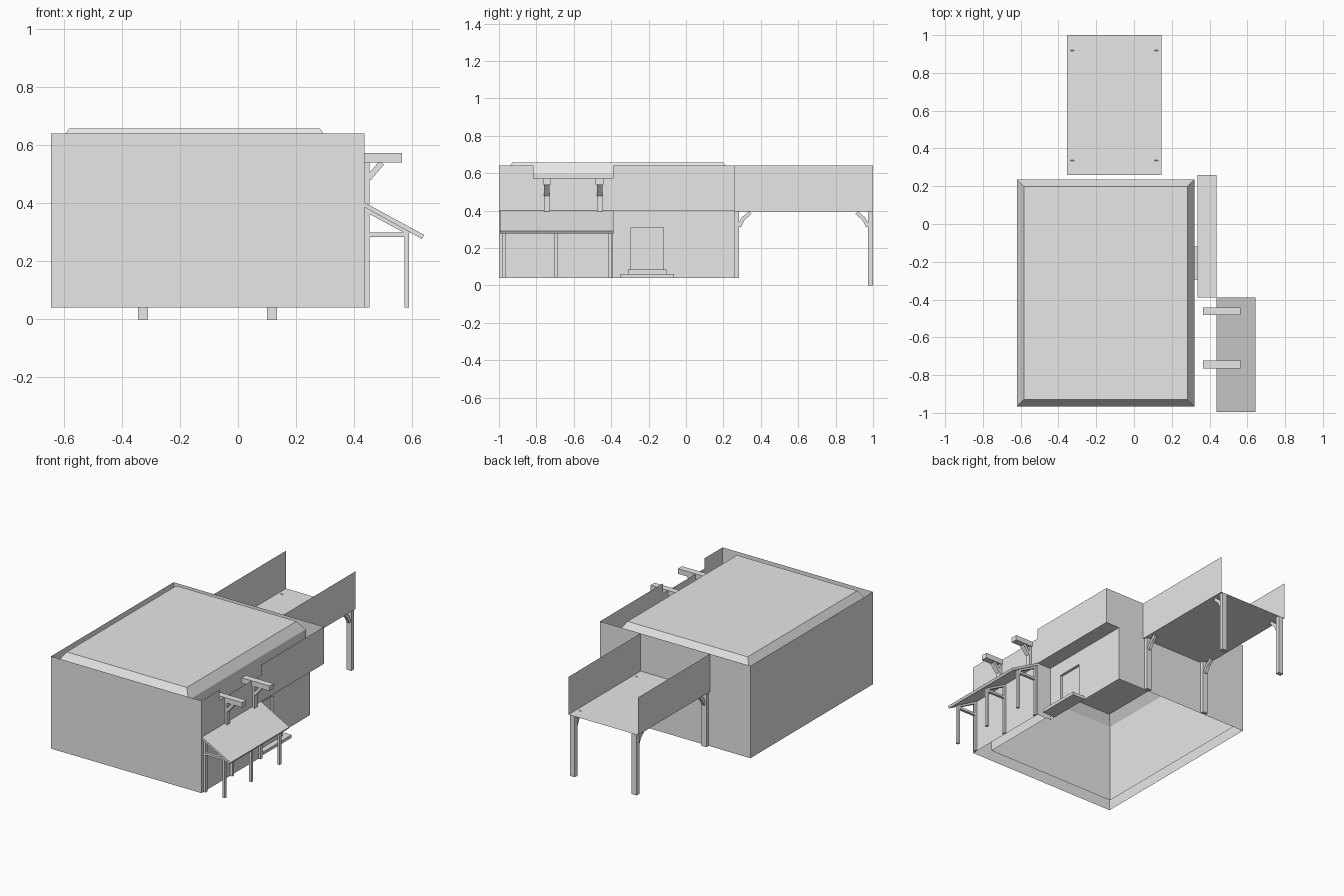
import bpy, bmesh, math
from mathutils import Vector

if "Cube" in bpy.data.objects:
    bpy.data.objects.remove(bpy.data.objects["Cube"])

grey = bpy.data.materials.new("light_grey")
grey.diffuse_color = (0.8, 0.8, 0.8, 1)
grey.use_nodes = True
grey.node_tree.nodes["Principled BSDF"].inputs["Base Color"].default_value = grey.diffuse_color


def mesh(name, verts, faces):
    me = bpy.data.meshes.new(name)
    me.from_pydata(verts, [], faces)
    me.materials.append(grey)
    ob = bpy.data.objects.new(name, me)
    bpy.context.collection.objects.link(ob)
    return ob


def sheet(name, *loops):
    """Thin surfaces, each loop is one flat face."""
    verts, faces = [], []
    for lp in loops:
        faces.append(list(range(len(verts), len(verts) + len(lp))))
        verts += lp
    return mesh(name, verts, faces)


def prism(name, profile, axis, lo, hi):
    """Extrude a 2D profile along x or y; the profile is (other axis, z)."""
    n = len(profile)
    def pt(a, z, t):
        return (t, a, z) if axis == "x" else (a, t, z)
    verts = [pt(a, z, lo) for a, z in profile] + [pt(a, z, hi) for a, z in profile]
    faces = [list(range(n)), list(range(2 * n - 1, n - 1, -1))]
    faces += [[i, i + n, (i + 1) % n + n, (i + 1) % n] for i in range(n)]
    ob = mesh(name, verts, faces)
    bm = bmesh.new()
    bm.from_mesh(ob.data)
    bmesh.ops.recalc_face_normals(bm, faces=bm.faces)
    bm.to_mesh(ob.data)
    bm.free()
    return ob


def box(name, x0, x1, y0, y1, z0, z1):
    return prism(name, [(x0, z0), (x1, z0), (x1, z1), (x0, z1)], "y", y0, y1)


def strut(name, axis, p, q, w, lo, hi):
    """Slanted bar between two points of a side profile."""
    p, q = Vector(p), Vector(q)
    d = (q - p).normalized()
    n = Vector((-d.y, d.x)) * w / 2
    return prism(name, [tuple(p + n), tuple(p - n), tuple(q - n), tuple(q + n)], axis, lo, hi)


L, R, F, B = -0.645, 0.437, -1.0, 0.26      # outer wall limits
Z0, ZM, ZT = 0.04, 0.40, 0.64               # base, overhang, wall top
RI, YS = 0.337, -0.39                       # recessed wall and its start

# outer walls
sheet("front_wall", [(L, F, Z0), (R, F, Z0), (R, F, ZT), (L, F, ZT)])
sheet("left_wall", [(L, B, Z0), (L, F, Z0), (L, F, ZT), (L, B, ZT)])
sheet("back_wall", [(RI, B, Z0), (L, B, Z0), (L, B, ZT), (R, B, ZT), (R, B, ZM), (RI, B, ZM)])
sheet("right_wall", [(R, F, Z0), (R, YS, Z0), (R, YS, ZM), (R, B, ZM), (R, B, ZT),
                     (R, YS, ZT), (R, YS, 0.573), (R, -0.815, 0.573),
                     (R, -0.815, ZT), (R, F, ZT)])
sheet("recess_end_wall", [(R, YS, Z0), (RI, YS, Z0), (RI, YS, ZM), (R, YS, ZM)])
sheet("overhang_floor", [(RI, YS, ZM), (R, YS, ZM), (R, B, ZM), (RI, B, ZM)])

# recessed wall with doorway and door reveal
d0, d1, s, h = -0.295, -0.12, 0.085, 0.31
sheet("recessed_wall",
      [(RI, YS, Z0), (RI, d0, Z0), (RI, d0, ZM), (RI, YS, ZM)],
      [(RI, d1, Z0), (RI, B, Z0), (RI, B, ZM), (RI, d1, ZM)],
      [(RI, d0, Z0), (RI, d1, Z0), (RI, d1, s), (RI, d0, s)],
      [(RI, d0, h), (RI, d1, h), (RI, d1, ZM), (RI, d0, ZM)])
DI = 0.32
sheet("door_reveal",
      [(DI, d0, s), (RI, d0, s), (RI, d1, s), (DI, d1, s)],
      [(DI, d0, h), (DI, d1, h), (RI, d1, h), (RI, d0, h)],
      [(DI, d0, s), (DI, d0, h), (RI, d0, h), (RI, d0, s)],
      [(DI, d1, s), (RI, d1, s), (RI, d1, h), (DI, d1, h)])
box("lower_step", RI, 0.43, -0.35, -0.065, 0.04, 0.06)
box("upper_step", RI, 0.395, -0.31, -0.105, 0.06, 0.085)

# inner shell with chamfered roof, open underneath
rings = []
for inset, z in ((0, 0.085), (0, 0.60), (0.038, 0.658)):
    x0, x1, y0, y1 = -0.62 + inset, 0.32 - inset, -0.966 + inset, 0.236 - inset
    rings += [(x0, y0, z), (x1, y0, z), (x1, y1, z), (x0, y1, z)]
shell = [[r + i, r + (i + 1) % 4, r + 4 + (i + 1) % 4, r + 4 + i] for r in (0, 4) for i in range(4)]
mesh("roof_shell", rings, shell + [[8, 9, 10, 11]])

# rear bridge
bx0, bx1, bf = -0.355, 0.145, 0.395
sheet("bridge_floor", [(bx0, B, bf), (bx1, B, bf), (bx1, 1, bf), (bx0, 1, bf)])
for x, side in ((bx0, "left"), (bx1, "right")):
    sheet("bridge_" + side + "_wall", [(x, B, bf), (x, 1, bf), (x, 1, ZT), (x, B, ZT)])
for x in (-0.345, 0.10):
    x1 = x + 0.035
    box("bridge_far_post", x, x1, 0.972, 1.0, 0, bf)
    box("bridge_near_post", x, x1, B, 0.284, Z0, bf)
    for wall, sgn in ((0.284, 1), (0.972, -1)):
        strut("bridge_brace_lower", "x", (wall, 0.315), (wall + sgn * 0.022, 0.358), 0.02, x + 0.008, x1 - 0.008)
        strut("bridge_brace_upper", "x", (wall + sgn * 0.02, 0.355), (wall + sgn * 0.06, 0.39), 0.02, x + 0.008, x1 - 0.008)

# sloped awning on three frames
prism("awning_roof", [(R, 0.402), (0.642, 0.291), (0.634, 0.277), (R, 0.386)], "y", -0.995, -0.388)
for y in (-0.98, -0.706, -0.414):
    y1 = y + 0.018
    box("awning_wall_post", R, 0.453, y, y1, Z0, 0.385)
    box("awning_front_post", 0.574, 0.59, y, y1, Z0, 0.305)
    box("awning_tie_beam", R, 0.59, y, y1, 0.284, 0.299)
    strut("awning_rafter", "y", (0.445, 0.375), (0.59, 0.297), 0.014, y, y1)

# projecting beams with brackets
for y in (-0.765, -0.483):
    box("projecting_beam", 0.365, 0.565, y, y + 0.042, 0.54, 0.573)
    box("beam_post", R, 0.453, y + 0.006, y + 0.036, ZM - 0.005, 0.54)
    strut("beam_brace", "y", (0.45, 0.486), (0.496, 0.54), 0.02, y + 0.006, y + 0.036)
